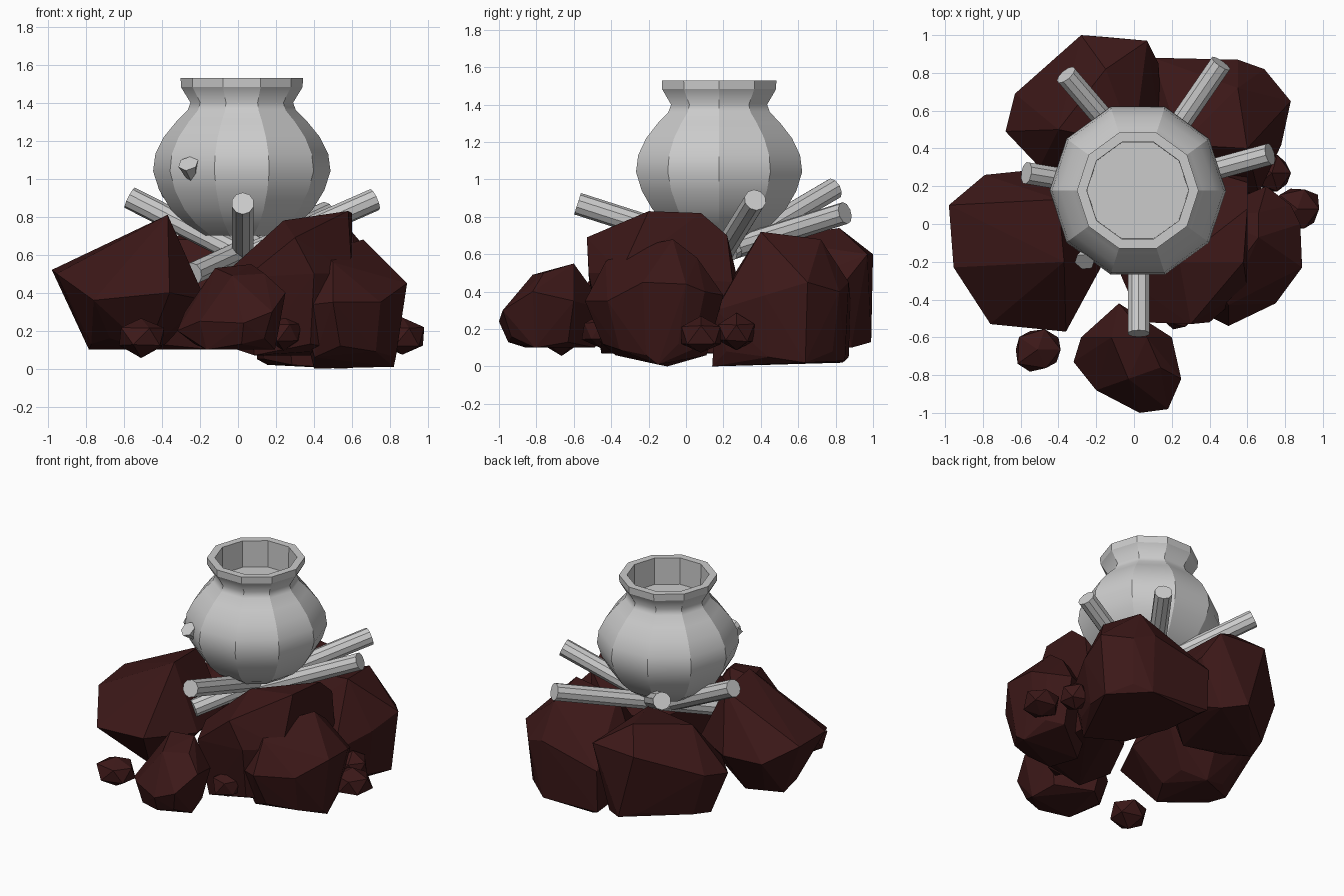
import bpy, bmesh, math, random
from mathutils import Vector

rock_mat = bpy.data.materials.new("dark_red_rock")
rock_mat.diffuse_color = (0.045, 0.009, 0.009, 1)


def finish(name, bm, mat=None):
    bmesh.ops.recalc_face_normals(bm, faces=bm.faces)
    me = bpy.data.meshes.new(name)
    bm.to_mesh(me)
    bm.free()
    ob = bpy.data.objects.new(name, me)
    bpy.context.collection.objects.link(ob)
    if mat:
        me.materials.append(mat)
    return ob


def hull(name, pts):
    bm = bmesh.new()
    for p in pts:
        bm.verts.new(p)
    bmesh.ops.convex_hull(bm, input=bm.verts[:])
    bmesh.ops.delete(bm, geom=[v for v in bm.verts if not v.link_faces], context='VERTS')
    return finish(name, bm, rock_mat)


def rock(name, waist, crown, base_z, shrink):
    """Chiselled boulder: widest outline, crown points, shrunken base."""
    pts = [Vector(p) for p in waist]
    c = sum(pts, Vector()) / len(pts)
    base = [c.lerp(p, shrink) for p in pts]
    for i, p in enumerate(base):
        p.z = base_z + 0.06 * (i % 3) / 2
    return hull(name, pts + base + [Vector(p) for p in crown])


def pebble(name, loc, size, seed):
    rng = random.Random(seed)
    bm = bmesh.new()
    bmesh.ops.create_icosphere(bm, subdivisions=1, radius=1)
    pts = [[loc[k] + v.co[k] * size[k] * rng.uniform(0.95, 1.2) for k in range(3)]
           for v in bm.verts]
    bm.free()
    return hull(name, pts)


def stick(name, a, b, r=0.06, r2=None, sides=10):
    a, b = Vector(a), Vector(b)
    bm = bmesh.new()
    bmesh.ops.create_cone(bm, cap_ends=True, segments=sides, radius1=r,
                          radius2=r if r2 is None else r2, depth=(b - a).length)
    bm.transform((b - a).to_track_quat('Z', 'Y').to_matrix().to_4x4())
    bmesh.ops.translate(bm, verts=bm.verts, vec=(a + b) / 2)
    return finish(name, bm)


# Pot: ten-sided lathe, smooth along its height, crisp between the sides
profile = [(0.2, 0.7), (0.3, 0.765), (0.375, 0.84), (0.435, 0.94), (0.467, 1.04),
           (0.455, 1.13), (0.41, 1.22), (0.345, 1.3), (0.285, 1.36), (0.27, 1.4),
           (0.32, 1.482), (0.322, 1.53), (0.27, 1.53), (0.268, 1.34)]
lip = {10, 11, 12, 13}
bm = bmesh.new()
N = 10
rings = [[bm.verts.new((0.02 + r * math.cos(2 * math.pi * i / N),
                        0.177 + r * math.sin(2 * math.pi * i / N), z))
          for i in range(N)] for r, z in profile]
for lo, hi in zip(rings, rings[1:]):
    for i in range(N):
        j = (i + 1) % N
        bm.faces.new((lo[i], lo[j], hi[j], hi[i]))
bm.faces.new(rings[0][::-1])
bm.faces.new(rings[-1])
for f in bm.faces:
    f.smooth = True
for k, ring in enumerate(rings):
    for i in range(N):
        if k in lip or k == 0:
            bm.edges.get((ring[i], ring[(i + 1) % N])).smooth = False
        if k + 1 < len(rings):
            bm.edges.get((ring[i], rings[k + 1][i])).smooth = False
finish("pot", bm)

# Small stub on the pot's front left
stick("pot_stub", (-0.24, -0.13, 1.0), (-0.262, -0.2, 1.08), 0.025, 0.055, 6)

# Firewood
stick("front_stick", (0.025, -0.58, 0.87), (0.025, 0.2, 0.62))
stick("right_stick", (0.72, 0.37, 0.89), (0.06, 0.19, 0.6))
stick("back_right_stick", (0.46, 0.85, 0.82), (-0.24, -0.17, 0.5))
stick("back_left_stick", (-0.36, 0.79, 0.95), (0.12, 0.23, 0.62))
stick("left_stick", (-0.57, 0.27, 0.9), (0.02, 0.17, 0.6))

# Boulders
rock("left_boulder",
     [(-0.98, 0.1, 0.52), (-0.955, -0.23, 0.5), (-0.76, -0.53, 0.36), (-0.36, -0.57, 0.4),
      (-0.17, -0.22, 0.36), (-0.2, 0.12, 0.4), (-0.5, 0.29, 0.4), (-0.79, 0.26, 0.4)],
     [(-0.4, 0.13, 0.79), (-0.37, -0.2, 0.81)], 0.1, 0.5)
rock("back_left_boulder",
     [(-0.68, 0.49, 0.4), (-0.63, 0.69, 0.44), (-0.28, 1.0, 0.6), (0.07, 0.97, 0.6),
      (0.13, 0.85, 0.45), (0.15, 0.45, 0.4), (-0.1, 0.25, 0.4), (-0.5, 0.3, 0.4)],
     [(-0.4, 0.5, 0.68), (-0.15, 0.82, 0.74), (0.0, 0.42, 0.68), (-0.15, 0.99, 0.13)],
     0.1, 0.75)
rock("back_right_boulder",
     [(0.1, 0.88, 0.35), (0.55, 0.87, 0.45), (0.69, 0.82, 0.4), (0.83, 0.65, 0.45),
      (0.78, 0.42, 0.38), (0.66, 0.16, 0.3), (0.25, 0.2, 0.4), (0.08, 0.5, 0.4)],
     [(0.25, 0.42, 0.68), (0.55, 0.72, 0.68), (0.6, 0.4, 0.72), (0.55, 0.14, 0.0),
      (0.55, 0.85, 0.03), (0.1, 0.87, 0.05)], 0.02, 0.86)
rock("right_boulder",
     [(0.6, 0.25, 0.45), (0.6, -0.35, 0.5), (0.4, -0.52, 0.5), (0.04, -0.52, 0.48),
      (-0.07, -0.27, 0.5), (0.1, 0.1, 0.45), (0.4, 0.28, 0.45)],
     [(0.6, 0.08, 0.82), (0.58, -0.2, 0.83), (0.24, -0.2, 0.78), (0.3, -0.53, 0.69),
      (0.6, 0.22, 0.7)], 0.07, 0.82)
rock("front_right_boulder",
     [(0.7, 0.2, 0.38), (0.83, 0.1, 0.4), (0.88, 0.0, 0.44), (0.89, -0.23, 0.45),
      (0.75, -0.42, 0.35), (0.5, -0.54, 0.35), (0.32, -0.45, 0.33), (0.35, 0.05, 0.4)],
     [(0.66, -0.07, 0.68), (0.45, -0.35, 0.62), (0.5, -0.43, 0.56), (0.66, 0.06, 0.58),
      (0.82, -0.15, 0.01), (0.4, -0.1, 0.0)], 0.06, 0.75)
rock("front_boulder",
     [(-0.08, -0.42, 0.3), (-0.28, -0.6, 0.3), (-0.32, -0.73, 0.2), (-0.2, -0.88, 0.25),
      (0.03, -1.0, 0.24), (0.18, -0.98, 0.3), (0.25, -0.82, 0.4), (0.2, -0.6, 0.35)],
     [(-0.12, -0.6, 0.53), (0.07, -0.6, 0.55), (0.14, -0.76, 0.5), (-0.03, -0.82, 0.49)],
     0.1, 0.8)

# Pebbles
pebble("front_left_pebble", (-0.51, -0.665, 0.17), (0.135, 0.12, 0.1), 1)
pebble("right_pebble", (0.865, 0.08, 0.17), (0.125, 0.12, 0.1), 2)
pebble("back_right_pebble", (0.73, 0.27, 0.18), (0.1, 0.1, 0.09), 3)
pebble("front_right_pebble", (0.24, -0.45, 0.19), (0.1, 0.11, 0.09), 4)
